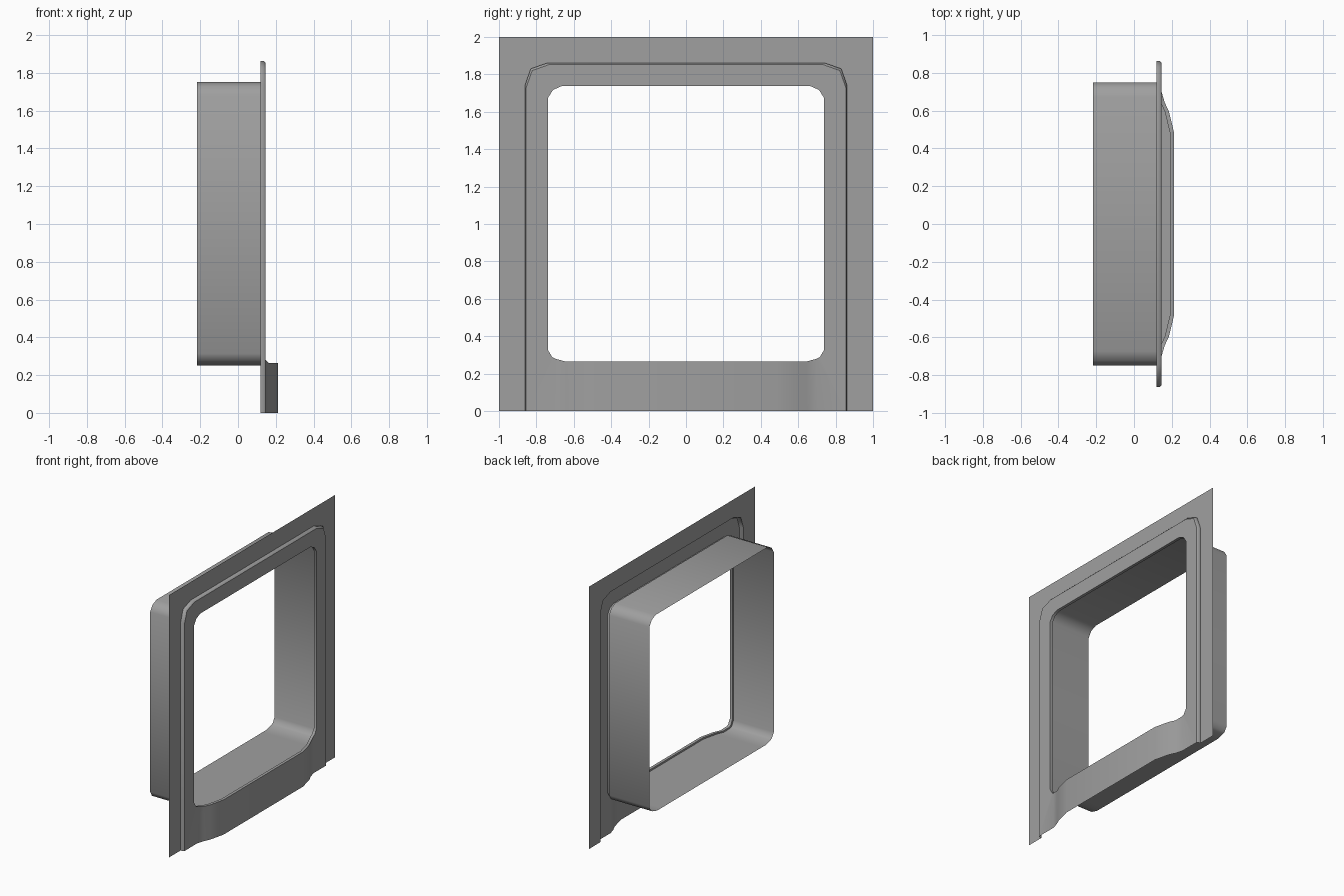
import bpy
import bmesh

if "Cube" in bpy.data.objects:
    bpy.data.objects.remove(bpy.data.objects["Cube"])

# One grey sheet-metal colour
grey = bpy.data.materials.new("sheet_grey")
grey.use_nodes = True
colour = (0.35, 0.35, 0.35, 1)
grey.diffuse_color = colour
grey.node_tree.nodes["Principled BSDF"].inputs["Base Color"].default_value = colour

PLATE_X, PANEL_X, BACK_X = 0.119, 0.146, -0.216
LIP = 0.022


def panel_depth(y, z):
    """Front surface of the panel: flat, with a bulge below the opening."""
    if z > 0.3:
        return PANEL_X
    bulge = [(0.0, 0.213), (0.48, 0.213), (0.595, 0.185), (0.645, 0.162), (0.70, PANEL_X)]
    for (y0, x0), (y1, x1) in zip(bulge, bulge[1:]):
        if y <= y1:
            return x0 + (x1 - x0) * (y - y0) / (y1 - y0)
    return PANEL_X


def at_depth(profile, x):
    return [(x, y, z) for y, z in profile]


def on_panel(profile, shift=0.0, shape=None):
    """Place a profile on the panel surface, using shape for the depth lookup."""
    return [(panel_depth(*s) - shift, *p) for p, s in zip(profile, shape or profile)]


def loft(name, rows):
    """Skin consecutive rows of one half, then mirror it across y."""
    mesh = bpy.data.meshes.new(name)
    bm = bmesh.new()
    rings = [[bm.verts.new(p) for p in row] for row in rows]
    for a, b in zip(rings, rings[1:]):
        for i in range(len(a) - 1):
            bm.faces.new((a[i], b[i], b[i + 1], a[i + 1]))
    bm.to_mesh(mesh)
    bm.free()
    mesh.materials.append(grey)
    obj = bpy.data.objects.new(name, mesh)
    bpy.context.collection.objects.link(obj)
    bpy.ops.object.select_all(action="DESELECT")
    obj.select_set(True)
    bpy.context.view_layer.objects.active = obj
    bpy.ops.object.shade_smooth_by_angle(angle=0.96)
    mirror = obj.modifiers.new("mirror", "MIRROR")
    mirror.use_axis = (False, True, False)
    return obj


# Half profiles (y, z), running from top centre round to the bottom
plate_edge = [(0, 2), (0.74, 2), (1, 2), (1, 1.74), (1, 0.326), (1, 0)]
step_edge = [(0, 1.862), (0.74, 1.862), (0.83, 1.83), (0.862, 1.74), (0.862, 0.326), (0.862, 0)]
step_top = [(y * 0.991, z - 0.01 if z > 1 else z) for y, z in step_edge]
hem_y = [0.70, 0.645, 0.595, 0.48, 0]
opening = [(0, 1.738), (0.663, 1.738), (0.711, 1.717), (0.738, 1.674), (0.738, 0.326),
           (0.716, 0.289), (0.70, 0.28)] + [(y, 0.265) for y in hem_y[1:]]
panel_edge = step_top + [(y, 0) for y in hem_y]
duct_edge = [(y * 0.75 / 0.738, 1 + (z - 1) * 0.75 / 0.737) for y, z in opening]

# Flat outer flange with the raised step
loft("mounting_flange", [at_depth(plate_edge, PLATE_X), at_depth(step_edge, PLATE_X),
                         at_depth(step_edge, PANEL_X - 0.01), at_depth(step_top, PANEL_X)])

# Raised panel, bulging at the bottom
loft("front_panel", [on_panel(panel_edge), on_panel(opening)])

# Turned-back lip round the opening
loft("opening_lip", [on_panel(opening), on_panel(opening, LIP),
                     on_panel(duct_edge, LIP, opening)])

# Rounded square duct running to the back
loft("duct", [on_panel(duct_edge, LIP, opening), at_depth(duct_edge, BACK_X)])
